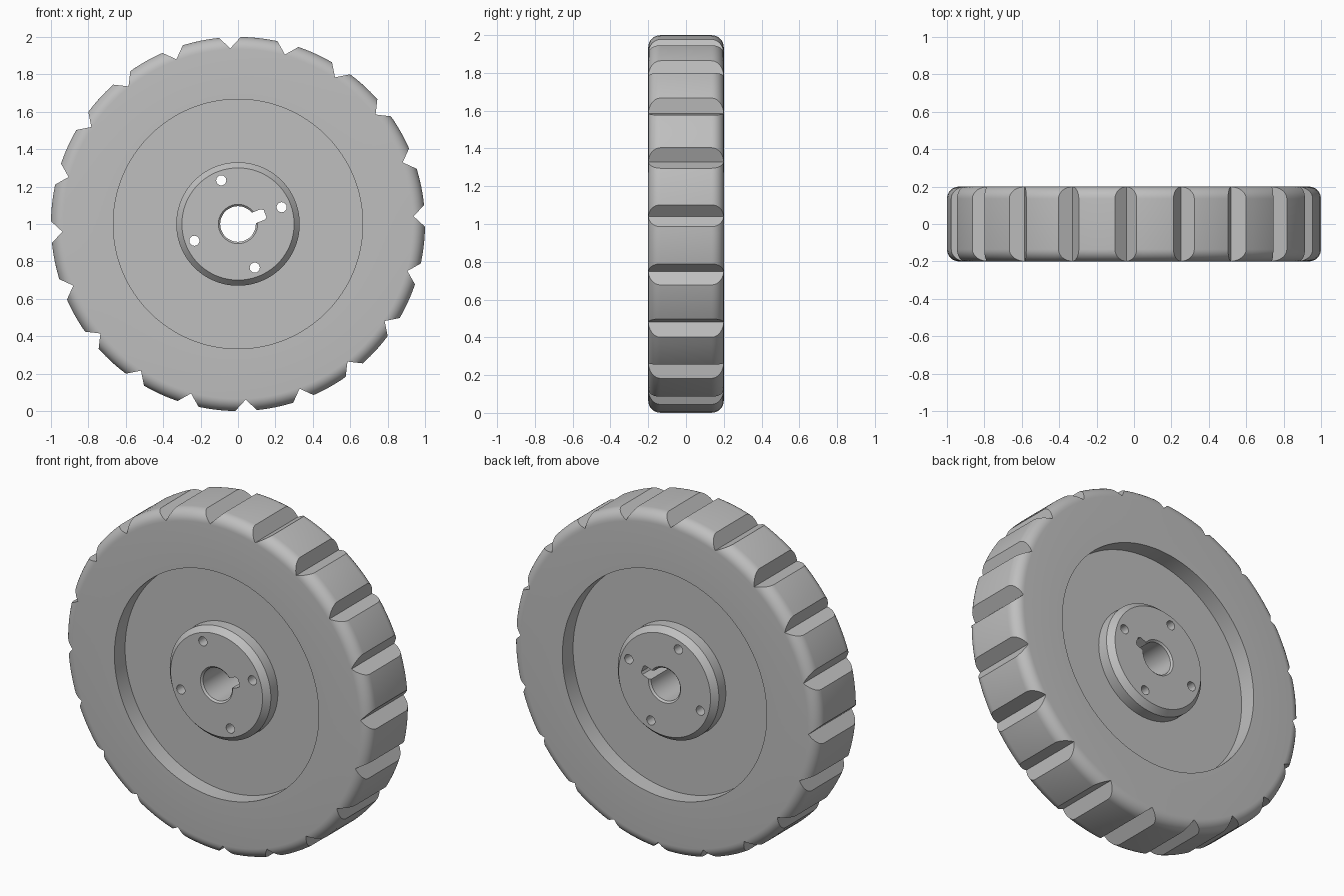
import bpy, bmesh
from math import sin, cos, pi, radians

if "Cube" in bpy.data.objects:
    bpy.data.objects.remove(bpy.data.objects["Cube"])

HALF = 0.2        # half width of the wheel
FILLET = 0.065    # tread edge rounding
STEPS = 128       # lathe segments
TREADS = 20       # number of tread notches
HOLES = 4         # number of bolt holes
CENTRE_Z = 1.0

grey = bpy.data.materials.new("plain grey")
grey.use_nodes = True
grey.diffuse_color = (0.52, 0.52, 0.52, 1)
grey.node_tree.nodes["Principled BSDF"].inputs["Base Color"].default_value = (0.52, 0.52, 0.52, 1)


def polar(r, t, y, a):
    """Point at radius r, sideways offset t and depth y, turned by angle a about the axle."""
    return (r * cos(a) - t * sin(a), y, r * sin(a) + t * cos(a))


def finish(name, bm):
    bmesh.ops.recalc_face_normals(bm, faces=bm.faces[:])
    mesh = bpy.data.meshes.new(name)
    bm.to_mesh(mesh)
    bm.free()
    mesh.materials.append(grey)
    obj = bpy.data.objects.new(name, mesh)
    obj.location.z = CENTRE_Z
    bpy.context.collection.objects.link(obj)
    return obj


def lathe(name, profile):
    """Revolve a closed (radius, depth) profile around the axle."""
    bm = bmesh.new()
    rings = [[bm.verts.new(polar(r, 0, y, 2 * pi * i / STEPS)) for r, y in profile]
             for i in range(STEPS)]
    n = len(profile)
    for i in range(STEPS):
        a, b = rings[i], rings[(i + 1) % STEPS]
        for j in range(n):
            k = (j + 1) % n
            bm.faces.new((a[j], a[k], b[k], b[j]))
    return finish(name, bm)


def prism(bm, outline, angle):
    """Cutter bar along the axle with a (radial, sideways) outline."""
    depth = HALF * 1.5
    front = [bm.verts.new(polar(r, t, -depth, angle)) for r, t in outline]
    back = [bm.verts.new(polar(r, t, depth, angle)) for r, t in outline]
    bm.faces.new(front)
    bm.faces.new(back)
    for i in range(len(outline)):
        k = (i + 1) % len(outline)
        bm.faces.new((front[i], front[k], back[k], back[i]))


# Front half of the section: bore, hub with chamfer, recess, sidewall, rounded tread edge
half = [(0.095, -0.19), (0.105, -HALF), (0.30, -HALF), (0.33, -0.165),
        (0.33, -0.10), (0.667, -0.10), (0.667, -HALF)]
for i in range(9):
    a = i / 8 * pi / 2
    half.append((1 - FILLET + FILLET * sin(a), -HALF + FILLET - FILLET * cos(a)))
wheel = lathe("wheel", half + [(r, -y) for r, y in reversed(half)])

# Cutters: tread notches, bolt holes and keyway
bm = bmesh.new()
for i in range(TREADS):
    prism(bm, [(0.94, 0), (1.05, -0.11), (1.05, 0.11)], radians(2.5) + 2 * pi * i / TREADS)
hole = [(0.25 + 0.027 * cos(i * pi / 12), 0.027 * sin(i * pi / 12)) for i in range(24)]
for i in range(HOLES):
    prism(bm, hole, radians(21) + 2 * pi * i / HOLES)
prism(bm, [(0.05, -0.03), (0.143, -0.03), (0.155, -0.02),
           (0.155, 0.02), (0.143, 0.03), (0.05, 0.03)], radians(21))
cutter = finish("notch_cutter", bm)
cutter.hide_render = True

# Cut the wheel, then discard the cutter
cut = wheel.modifiers.new("cuts", "BOOLEAN")
cut.operation = "DIFFERENCE"
cut.solver = "EXACT"
cut.object = cutter
bpy.ops.object.select_all(action="DESELECT")
bpy.context.view_layer.objects.active = wheel
wheel.select_set(True)
bpy.ops.object.modifier_apply(modifier=cut.name)
bpy.data.objects.remove(cutter)
bpy.ops.object.shade_smooth_by_angle(angle=radians(25))
